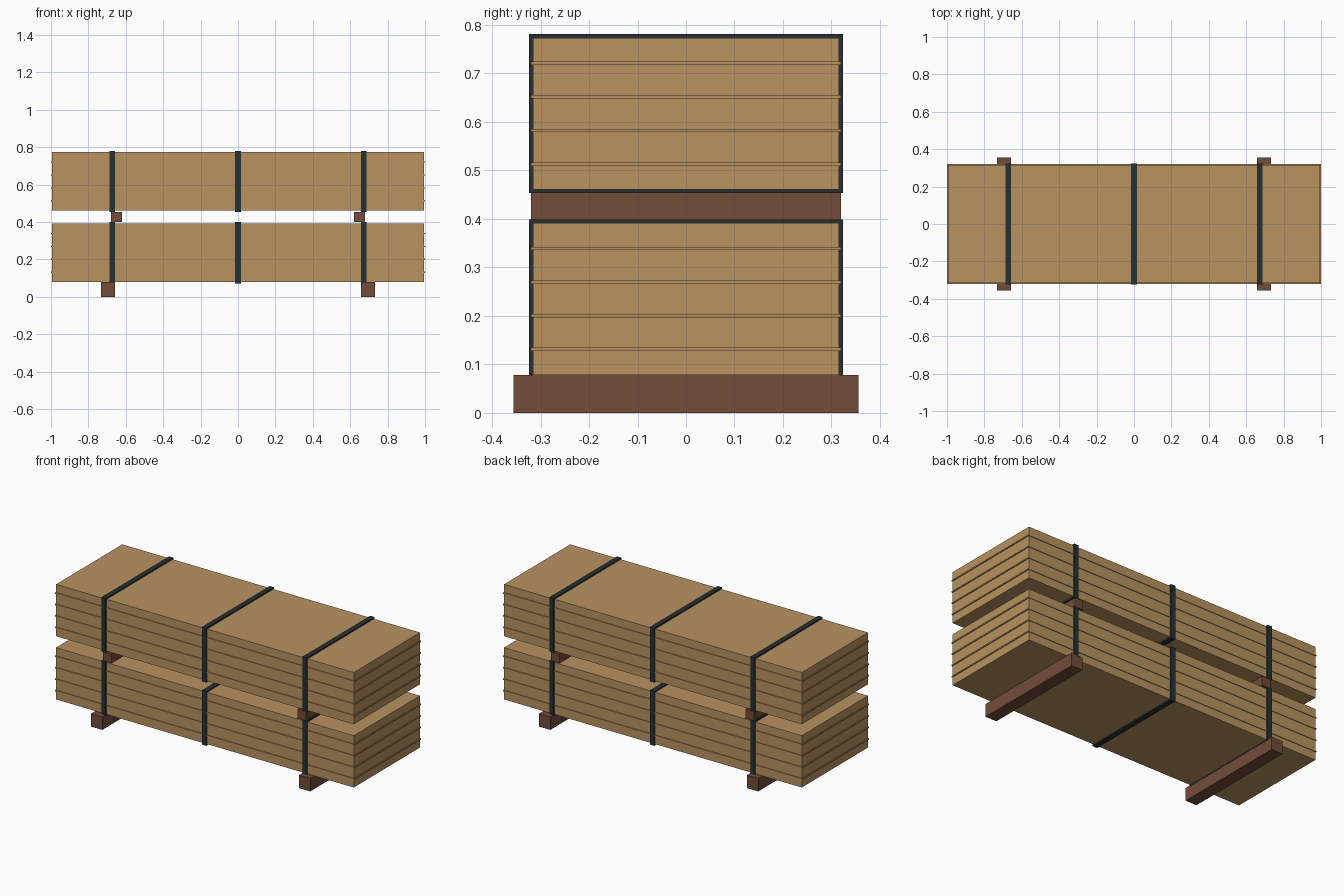
import bpy

cube = bpy.data.objects.get("Cube")
if cube:
    bpy.data.objects.remove(cube, do_unlink=True)


def material(name, rgb):
    mat = bpy.data.materials.new(name)
    mat.use_nodes = True
    colour = (*rgb, 1.0)
    mat.diffuse_color = colour
    mat.node_tree.nodes["Principled BSDF"].inputs["Base Color"].default_value = colour
    return mat


TAN = material("tan_timber", (0.48, 0.29, 0.117))
BROWN = material("brown_timber", (0.172, 0.072, 0.042))
STRAP = material("dark_strap", (0.019, 0.03, 0.034))


def box(name, centre, size, mat):
    bpy.ops.mesh.primitive_cube_add(size=1, location=centre)
    obj = bpy.context.object
    obj.name = name
    obj.scale = size
    bpy.ops.object.transform_apply(location=False, rotation=False, scale=True)
    obj.data.materials.append(mat)
    return obj


def strap(name, x, z, half_depth, half_height, width=0.03, thick=0.011):
    """Closed rectangular band around the stack, wrapped in the YZ plane."""
    verts, faces = [], []
    for sx in (-1, 1):
        for inset in (0, thick):
            for sy, sz in ((-1, -1), (1, -1), (1, 1), (-1, 1)):
                verts.append((sx * width / 2, sy * (half_depth - inset),
                              sz * (half_height - inset)))
    for i in range(4):
        j = (i + 1) % 4
        rings = [(r * 4 + i, r * 4 + j) for r in range(4)]
        # left side, right side, outer wall, inner wall
        for a, b in ((1, 0), (2, 3), (0, 2), (3, 1)):
            faces.append((*rings[a], *reversed(rings[b])))
    mesh = bpy.data.meshes.new(name)
    mesh.from_pydata(verts, [], faces)
    mesh.materials.append(STRAP)
    obj = bpy.data.objects.new(name, mesh)
    obj.location = (x, 0, z)
    bpy.context.collection.objects.link(obj)


# Two strapped bundles of boards
for label, z in (("lower", 0.235), ("upper", 0.617)):
    box(f"{label}_bundle", (0, 0, z), (1.99, 0.632, 0.313), TAN)
    # Thin layers between the boards, just proud of the faces
    for i in range(4):
        box(f"{label}_board_seam_{i + 1}", (0, 0, z + (i - 1.5) * 0.0693),
            (2.0, 0.64, 0.007), TAN)
    for side, x in (("right", -0.672), ("middle", 0), ("left", 0.672)):
        strap(f"{label}_strap_{side}", x, z, 0.324, 0.164)

# Bearers on the ground and spacers between the bundles
for side, s in (("right", -1), ("left", 1)):
    box(f"ground_bearer_{side}", (s * 0.695, 0, 0.0392), (0.075, 0.712, 0.0784), BROWN)
    box(f"bundle_spacer_{side}", (s * 0.65, 0, 0.4265), (0.057, 0.64, 0.055), BROWN)
